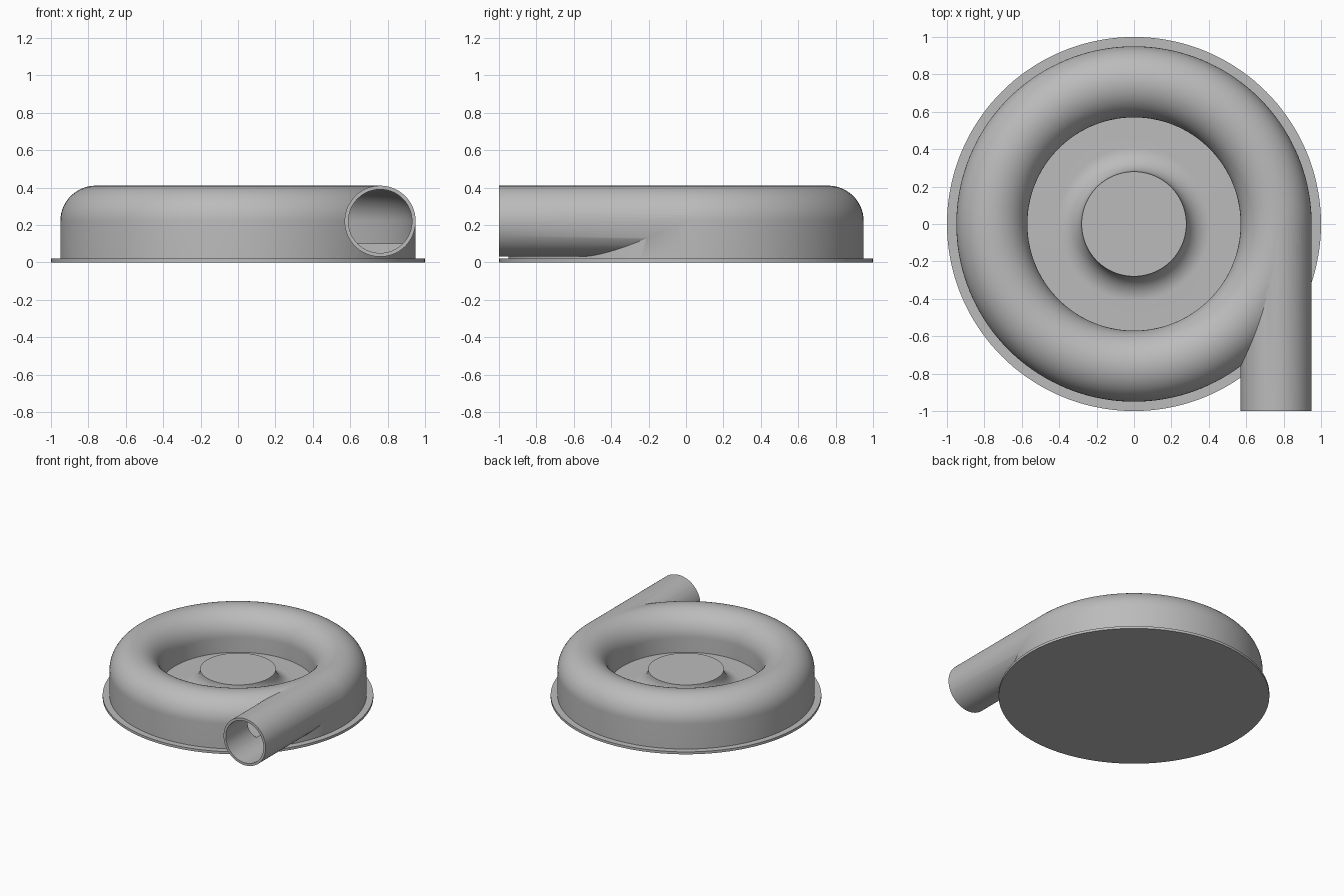
import bpy, bmesh
from math import sin, cos, pi, radians
from mathutils import Matrix

if "Cube" in bpy.data.objects:
    bpy.data.objects.remove(bpy.data.objects["Cube"], do_unlink=True)

grey = bpy.data.materials.new("metal grey")
COLOUR = (0.5, 0.5, 0.5, 1)
grey.use_nodes = True
grey.diffuse_color = COLOUR
grey.node_tree.nodes["Principled BSDF"].inputs["Base Color"].default_value = COLOUR

TUBE_X, TUBE_Z, TUBE_R, WALL = 0.76, 0.22, 0.19, 0.02
FLOOR = 0.10


def finish(bm, name):
    bmesh.ops.recalc_face_normals(bm, faces=bm.faces)
    mesh = bpy.data.meshes.new(name)
    bm.to_mesh(mesh)
    bm.free()
    obj = bpy.data.objects.new(name, mesh)
    mesh.materials.append(grey)
    bpy.context.collection.objects.link(obj)
    return obj


def revolve(name, profile, steps=144):
    """Spin a closed (radius, z) profile about the z axis."""
    bm = bmesh.new()
    verts = [bm.verts.new((r, 0, z)) for r, z in profile]
    edges = [bm.edges.new((a, b)) for a, b in zip(verts, verts[1:] + verts[:1])]
    bmesh.ops.spin(bm, geom=verts + edges, cent=(0, 0, 0), axis=(0, 0, 1),
                   angle=2 * pi, steps=steps, use_duplicate=False)
    bmesh.ops.remove_doubles(bm, verts=bm.verts, dist=1e-5)
    return finish(bm, name)


def y_cylinder(name, radius, y0, y1):
    bm = bmesh.new()
    place = Matrix.Translation((TUBE_X, (y0 + y1) / 2, TUBE_Z)) @ Matrix.Rotation(pi / 2, 4, "X")
    bmesh.ops.create_cone(bm, cap_ends=True, segments=72, radius1=radius,
                          radius2=radius, depth=y1 - y0, matrix=place)
    return finish(bm, name)


def arched(radius, bottom):
    """Ring section: straight sides under a half-round top."""
    arc = [(TUBE_X + radius * cos(pi * i / 36), TUBE_Z + radius * sin(pi * i / 36))
           for i in range(37)]
    return [(TUBE_X + radius, bottom)] + arc + [(TUBE_X - radius, bottom)]


def boolean(target, other, operation):
    mod = target.modifiers.new(operation, "BOOLEAN")
    mod.operation, mod.solver, mod.object = operation, "EXACT", other
    bpy.context.view_layer.objects.active = target
    bpy.ops.object.modifier_apply(modifier=mod.name)
    bpy.data.objects.remove(other, do_unlink=True)


# Base flange
flange = revolve("base_flange", [(0, 0), (1, 0), (1, 0.02), (0, 0.02)])

# Ring housing with tangential outlet pipe, hollowed out
housing = revolve("ring_housing", arched(TUBE_R, 0.01))
boolean(housing, y_cylinder("outlet_pipe", TUBE_R, -1, 0), "UNION")
boolean(housing, revolve("cavity", arched(TUBE_R - WALL, FLOOR)), "DIFFERENCE")
boolean(housing, y_cylinder("bore", TUBE_R - WALL, -1.1, 0), "DIFFERENCE")

# Centre floor rising in a fillet to the flat hub
HUB_R, HUB_Z = 0.28, 0.23
rise = HUB_Z - FLOOR
fillet = [(HUB_R + rise * (1 - sin(a)), FLOOR + rise * (1 - cos(a)))
          for a in (pi / 2 * i / 16 for i in range(17))]
hub = revolve("centre_hub", [(0, 0.01), (0.58, 0.01), (0.58, FLOOR)] + fillet + [(0, HUB_Z)])

# Smooth shading with sharp rims
for obj in (flange, housing, hub):
    bpy.ops.object.select_all(action="DESELECT")
    obj.select_set(True)
    bpy.context.view_layer.objects.active = obj
    bpy.ops.object.shade_smooth_by_angle(angle=radians(30))
